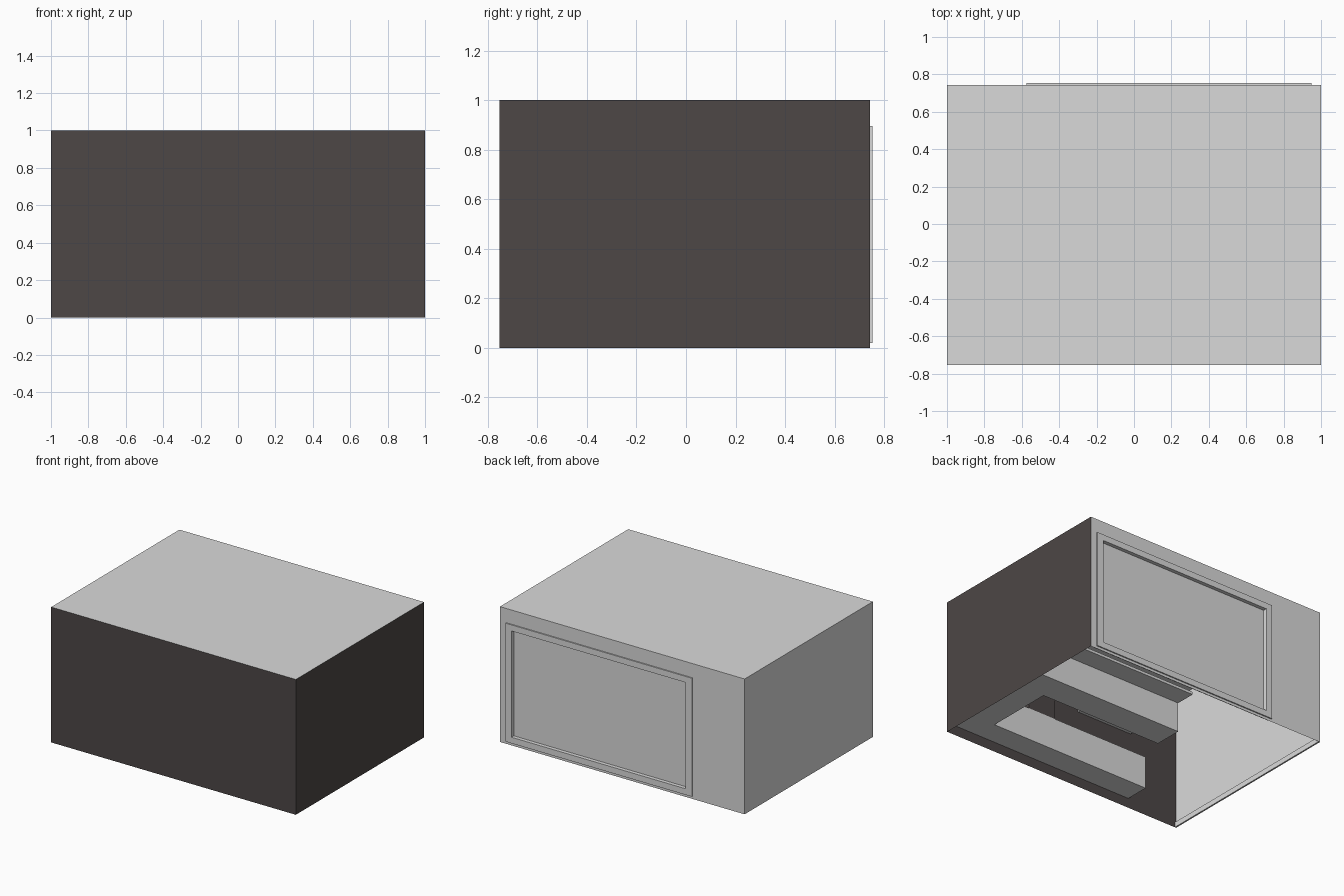
import bpy

if "Cube" in bpy.data.objects:
    bpy.data.objects.remove(bpy.data.objects["Cube"])

def material(name, rgb):
    m = bpy.data.materials.new(name)
    m.diffuse_color = (*rgb, 1)
    m.use_nodes = True
    m.node_tree.nodes["Principled BSDF"].inputs["Base Color"].default_value = m.diffuse_color
    return m

LIGHT = material("light_plaster", (0.7, 0.7, 0.7))
DARK = material("dark_brown_grey", (0.074, 0.063, 0.061))

X, Y0, Y1, H = 1.0, -0.753, 0.744, 1.0   # room shell limits

def mesh_object(name, verts, faces, mat):
    me = bpy.data.meshes.new(name)
    me.from_pydata(verts, [], faces)
    me.materials.append(mat)
    ob = bpy.data.objects.new(name, me)
    bpy.context.collection.objects.link(ob)
    return ob

def plane(name, corners, mat):
    return mesh_object(name, corners, [(0, 1, 2, 3)], mat)

def box(name, x, y, z, mat):
    v = [(a, b, c) for a in x for b in y for c in z]
    f = [(0, 1, 3, 2), (4, 6, 7, 5), (0, 4, 5, 1), (2, 3, 7, 6), (0, 2, 6, 4), (1, 5, 7, 3)]
    return mesh_object(name, v, f, mat)

# Room shell: open underneath, thin walls
plane("front_wall", [(-X, Y0, 0), (X, Y0, 0), (X, Y0, H), (-X, Y0, H)], DARK)
plane("right_wall", [(X, Y0, 0), (X, Y1, 0), (X, Y1, H), (X, Y0, H)], DARK)
plane("left_wall", [(-X, Y1, 0), (-X, Y0, 0), (-X, Y0, H), (-X, Y1, H)], LIGHT)
plane("ceiling", [(-X, Y0, H), (X, Y0, H), (X, Y1, H), (-X, Y1, H)], LIGHT)

# Back wall: 3 x 3 grid of quads with the middle one left open
xs, zs = (-X, -0.525, 0.90, X), (0, 0.065, 0.85, H)
verts = [(x, Y1, z) for z in zs for x in xs]
faces = [(4*j+i+1, 4*j+i, 4*j+i+4, 4*j+i+5)
         for j in range(3) for i in range(3) if (i, j) != (1, 1)]
mesh_object("back_wall", verts, faces, LIGHT)

# Large window: frame and recessed pane
FY = (0.715, 0.753)
box("window_frame_left", (-0.575, -0.525), FY, (0.02, 0.895), LIGHT)
box("window_frame_right", (0.90, 0.95), FY, (0.02, 0.895), LIGHT)
box("window_frame_bottom", (-0.525, 0.90), FY, (0.02, 0.065), LIGHT)
box("window_frame_top", (-0.525, 0.90), FY, (0.85, 0.895), LIGHT)
plane("window_pane", [(0.90, 0.725, 0.065), (-0.525, 0.725, 0.065),
                      (-0.525, 0.725, 0.85), (0.90, 0.725, 0.85)], LIGHT)

# Skirting along the left wall
box("skirting_left", (-0.998, -0.99), (Y0 + 0.002, Y1 - 0.002), (0.002, 0.04), LIGHT)

# U-shaped kitchen counter raised off the floor
CZ = (0.07, 0.29)
box("counter_front", (-0.58, 0.74), (-0.75, -0.57), CZ, LIGHT)
box("counter_right", (0.74, 0.995), (-0.75, 0.15), CZ, LIGHT)
box("counter_bar", (-0.26, 0.74), (-0.06, 0.15), CZ, LIGHT)

# Worktops, the bar one overhanging
WZ = (0.29, 0.31)
box("worktop_front", (-0.58, 0.74), (-0.75, -0.57), WZ, LIGHT)
box("worktop_right", (0.74, 0.995), (-0.75, 0.30), WZ, LIGHT)
box("worktop_bar", (-0.26, 0.74), (-0.06, 0.30), WZ, LIGHT)

# Oven tower and wall cupboard on the front wall
box("oven_tower", (0.21, 0.44), (-0.75, -0.57), (0.31, 0.60), DARK)
box("wall_cupboard", (-0.60, -0.14), (-0.75, -0.63), (0.575, 0.90), LIGHT)
